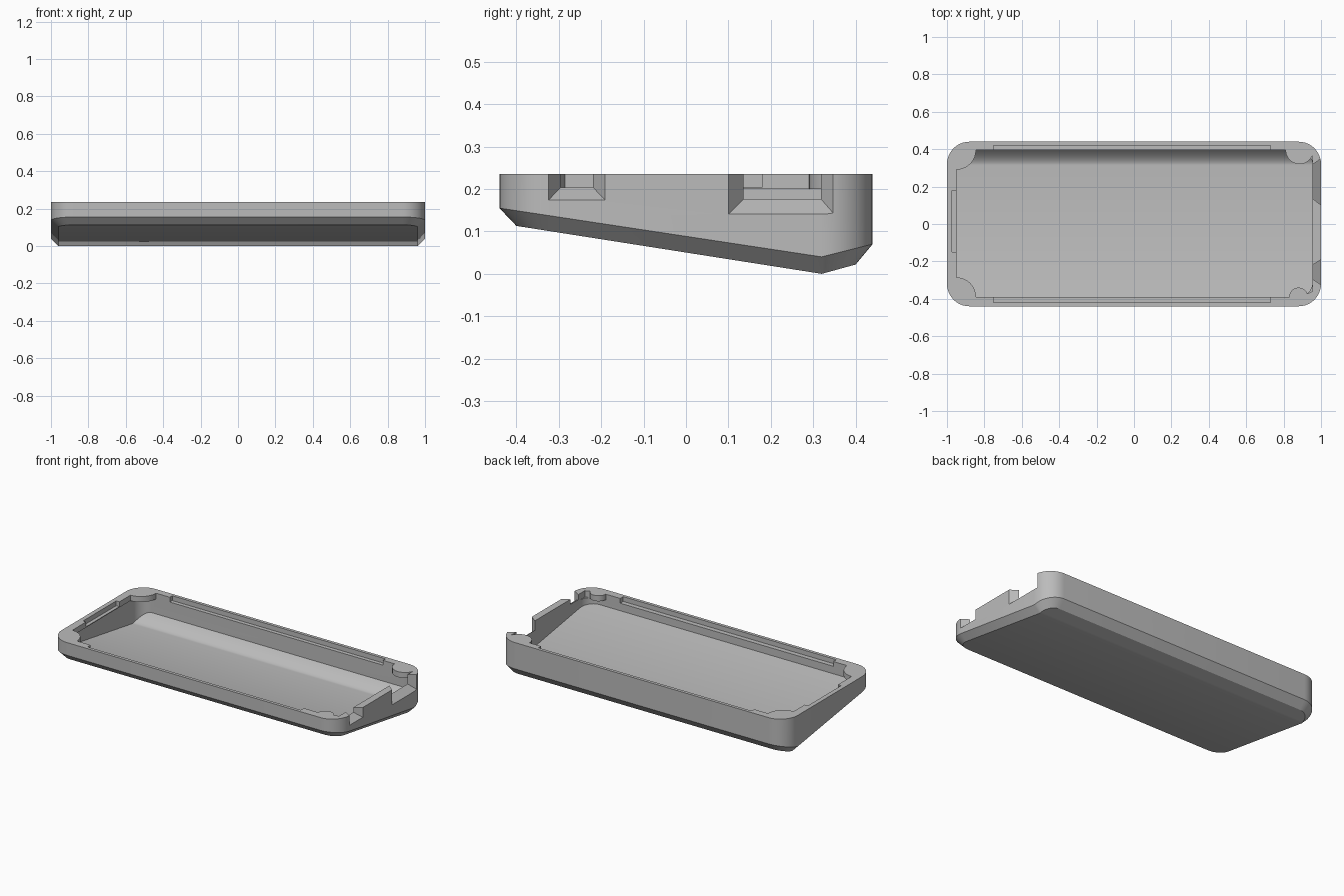
import bpy, bmesh
from math import sin, cos, radians

cube = bpy.data.objects.get("Cube")
if cube:
    bpy.data.objects.remove(cube)

TOP = 0.235

grey = bpy.data.materials.new("light_grey")
grey.use_nodes = True
grey.diffuse_color = (0.5, 0.5, 0.5, 1)
grey.node_tree.nodes["Principled BSDF"].inputs["Base Color"].default_value = (0.5, 0.5, 0.5, 1)


def make_object(name, bm):
    bmesh.ops.recalc_face_normals(bm, faces=bm.faces)
    mesh = bpy.data.meshes.new(name)
    bm.to_mesh(mesh)
    bm.free()
    mesh.materials.append(grey)
    obj = bpy.data.objects.new(name, mesh)
    bpy.context.collection.objects.link(obj)
    return obj


def arc(cx, cy, r, start, end, steps=10):
    angles = [radians(start + (end - start) * i / steps) for i in range(steps + 1)]
    return [(cx + r * cos(a), cy + r * sin(a)) for a in angles]


def right_half(hx, front, back, r):
    """Right half of a rounded rectangle, front to back."""
    return arc(hx - r, front + r, r, -90, 0) + arc(hx - r, back - r, r, 0, 90)


def loft(name, layers):
    """Join mirrored half outlines; each layer is (half outline, height rule)."""
    bm = bmesh.new()
    rings = []
    for half, height in layers:
        full = half + [(-x, y) for x, y in reversed(half)]
        rings.append([bm.verts.new((x, y, height(y))) for x, y in full])
    n = len(rings[0])
    for a, b in zip(rings, rings[1:]):
        for i in range(n):
            j = (i + 1) % n
            bm.faces.new((a[i], a[j], b[j], b[i]))
    bm.faces.new(rings[0])
    # The folded underside is closed with strips running across
    last = rings[-1]
    for i in range(n // 2 - 1):
        bm.faces.new((last[i], last[i + 1], last[n - 2 - i], last[n - 1 - i]))
    return make_object(name, bm)


def frustum(name, outline_a, outline_b):
    """Closed solid between two matching 3D outlines."""
    bm = bmesh.new()
    a = [bm.verts.new(p) for p in outline_a]
    b = [bm.verts.new(p) for p in outline_b]
    bm.faces.new(a)
    bm.faces.new(b)
    for i in range(len(a)):
        j = (i + 1) % len(a)
        bm.faces.new((a[i], a[j], b[j], b[i]))
    return make_object(name, bm)


def prism(name, outline, low, high):
    return frustum(name, [(x, y, low) for x, y in outline], [(x, y, high) for x, y in outline])


def box(name, x0, x1, y0, y1, low):
    return prism(name, [(x0, y0), (x1, y0), (x1, y1), (x0, y1)], low, 0.3)


def slope(front_y, front_z, fold_y, fold_z, back_y, back_z, power=1):
    """Height rule: falls to a fold line, then rises to the back."""
    def height(y):
        if y <= fold_y:
            return fold_z + (front_z - fold_z) * (fold_y - y) / (fold_y - front_y)
        return fold_z + (back_z - fold_z) * ((y - fold_y) / (back_y - fold_y)) ** power
    return height


# Wedge shell with chamfered underside
outer = right_half(1.0, -0.44, 0.44, 0.12)
inset = right_half(0.96, -0.40, 0.40, 0.08)
case = loft("tray_case", [
    (outer, lambda y: TOP),
    (outer, slope(-0.44, 0.155, 0.32, 0.04, 0.44, 0.07)),
    (inset, slope(-0.40, 0.113, 0.32, 0.0, 0.40, 0.022)),
])

# Main cavity with sloped floor, curved up at the back
inner = right_half(0.955, -0.39, 0.395, 0.08)
cutters = [loft("cavity_cutter", [
    (inner, lambda y: 0.2),
    (inner, slope(-0.39, 0.158, 0.315, 0.045, 0.395, 0.105, 1.7)),
])]

# Rim opening, leaving rounded screw bosses in the corners
opening = (arc(-0.95, -0.39, 0.105, 90, 0)
           + arc(0.88, -0.39, 0.05, 180, 20)
           + [(0.955, -0.36), (0.955, 0.36)]
           + arc(0.885, 0.395, 0.075, -20, -180)
           + arc(-0.95, 0.395, 0.105, 0, -90))
cutters.append(prism("opening_cutter", opening, 0.195, 0.3))

# Snap ledges along the long walls and the left-hand wall
for name, y0, y1 in (("front", -0.42, -0.38), ("back", 0.38, 0.42)):
    cutters.append(box(name + "_ledge_cutter", -0.75, 0.73, y0, y1, 0.205))
cutters.append(box("side_ledge_cutter", -0.972, -0.94, -0.15, 0.18, 0.205))


# Tapered connector ports in the end wall
def port(name, outside, inside):
    def section(x, y0, y1, low):
        return [(x, y0, low), (x, y1, low), (x, y1, 0.3), (x, y0, 0.3)]
    cutters.append(frustum(name, section(1.001, *outside), section(0.95, *inside)))


port("front_port_cutter", (-0.325, -0.19, 0.173), (-0.292, -0.222, 0.207))
port("back_port_cutter", (0.10, 0.35, 0.14), (0.14, 0.315, 0.18))

# Carve the shell
for cutter in cutters:
    cutter.hide_render = True
    cutter.hide_viewport = True
    cut = case.modifiers.new(cutter.name, 'BOOLEAN')
    cut.operation = 'DIFFERENCE'
    cut.solver = 'EXACT'
    cut.object = cutter

# Apply the cuts and remove the helpers
bpy.context.view_layer.update()
carved = bpy.data.meshes.new_from_object(case.evaluated_get(bpy.context.evaluated_depsgraph_get()))
case.modifiers.clear()
case.data = carved
for cutter in cutters:
    bpy.data.objects.remove(cutter)

bpy.ops.object.select_all(action='DESELECT')
case.select_set(True)
bpy.context.view_layer.objects.active = case
bpy.ops.object.shade_smooth_by_angle(angle=radians(25))
